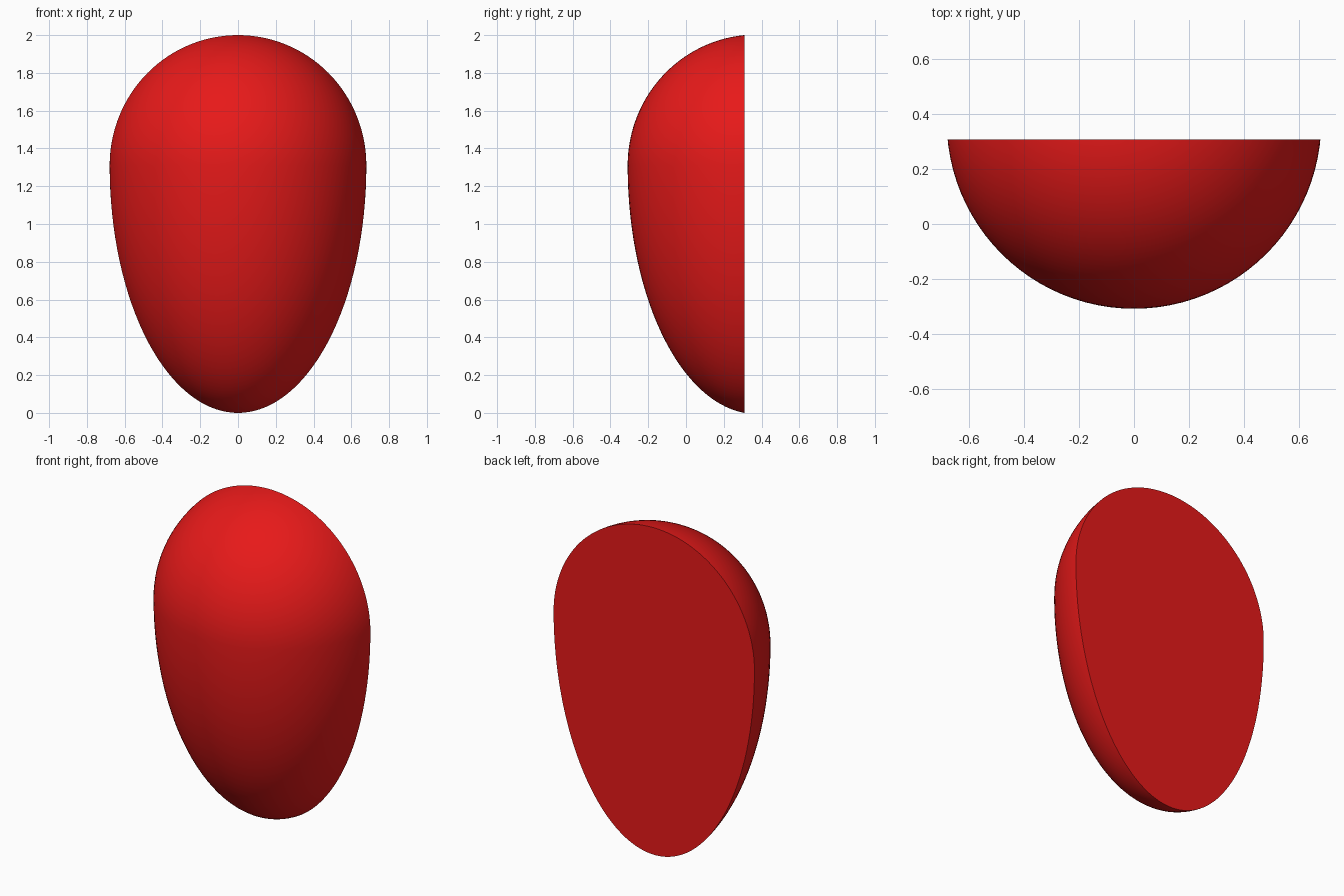
import bpy, bmesh, math

if "Cube" in bpy.data.objects:
    bpy.data.objects.remove(bpy.data.objects["Cube"])

R = 0.683      # radius at the widest level
CY = 0.374     # egg axis lies just behind the flat back
CUT = 0.309    # plane of the flat back
k = math.sqrt(R * R - (CY - CUT) ** 2) / R
UP, DOWN = 0.69 / k, 1.31 / k   # heights of the blunt and the long end

# Egg: a sphere with its lower half stretched
bm = bmesh.new()
bmesh.ops.create_uvsphere(bm, u_segments=96, v_segments=64, radius=1)
for v in bm.verts:
    v.co.x *= R
    v.co.y = v.co.y * R + CY
    v.co.z = 1.31 + v.co.z * (UP if v.co.z > 0 else DOWN)

# Slice off the rear half and cap it with a flat face
cut = bmesh.ops.bisect_plane(bm, geom=bm.verts[:] + bm.edges[:] + bm.faces[:],
                             plane_co=(0, CUT, 0), plane_no=(0, 1, 0), clear_outer=True)
rim = [e for e in cut["geom_cut"] if isinstance(e, bmesh.types.BMEdge)]
bmesh.ops.contextual_create(bm, geom=rim)
bmesh.ops.recalc_face_normals(bm, faces=bm.faces)

mesh = bpy.data.meshes.new("half_egg")
bm.to_mesh(mesh)
bm.free()
egg = bpy.data.objects.new("half_egg", mesh)
bpy.context.collection.objects.link(egg)

red = bpy.data.materials.new("red")
red.diffuse_color = (0.8, 0.01, 0.01, 1)
red.use_nodes = True
red.node_tree.nodes["Principled BSDF"].inputs["Base Color"].default_value = red.diffuse_color
mesh.materials.append(red)

# Smooth dome, sharp rim
bpy.context.view_layer.objects.active = egg
egg.select_set(True)
bpy.ops.object.shade_smooth_by_angle(angle=math.radians(35))
